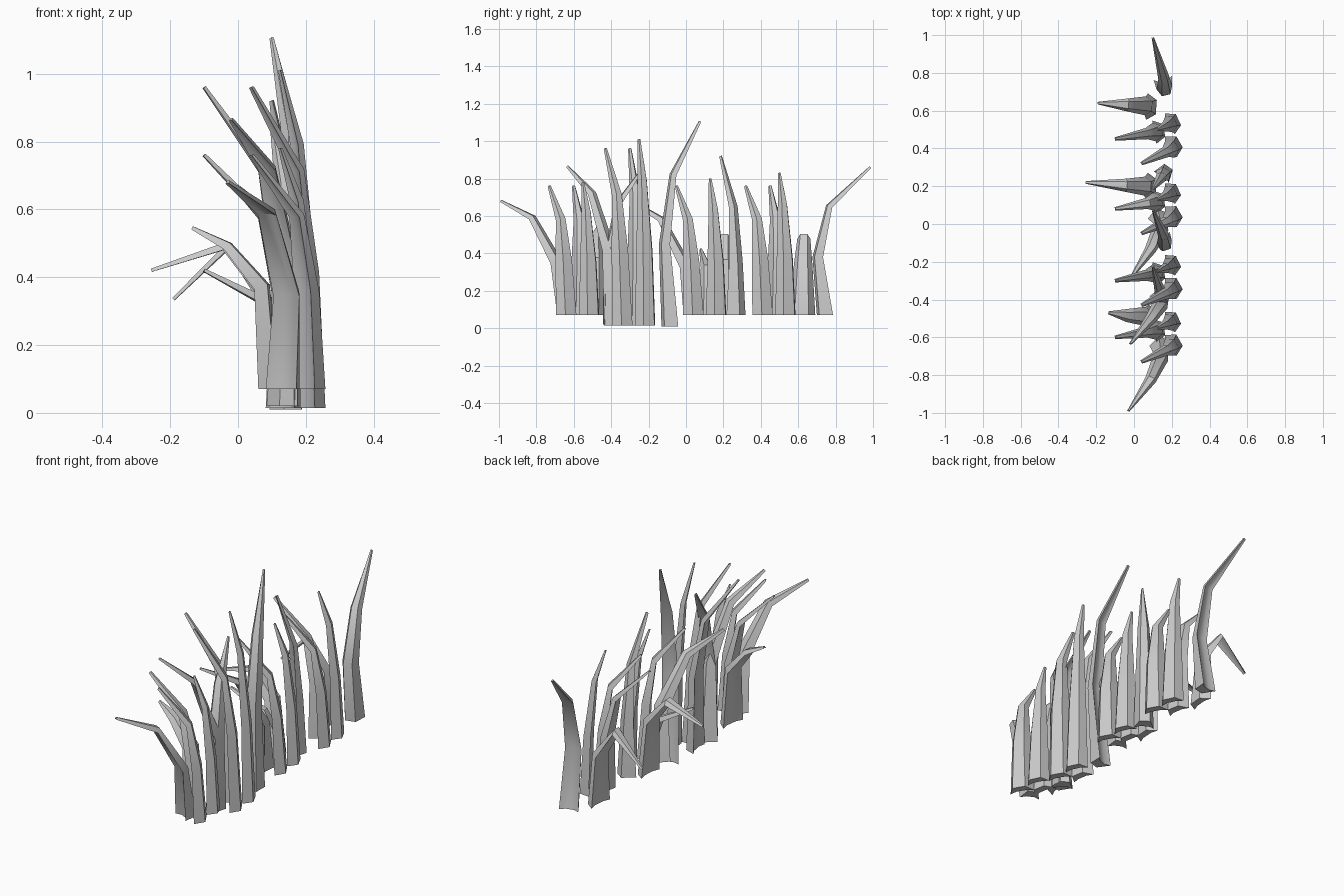
import bpy, bmesh
from mathutils import Vector

if "Cube" in bpy.data.objects:
    bpy.data.objects.remove(bpy.data.objects["Cube"])

# Cross-section of a folded leaf: (across, outward)
SECTION = [(-.5, -.3), (-.27, .4), (.27, .4), (.5, -.3), (.22, -.12), (-.22, -.12)]


def blade(name, path, widths, depths):
    """Loft the leaf section along a path that leans towards its tip."""
    pts = [Vector(p) for p in path]
    lean = pts[-1] - pts[0]
    lean.z = 0
    lean.normalize()
    across = Vector((-lean.y, lean.x, 0))
    bm = bmesh.new()
    rings = []
    for i, p in enumerate(pts):
        if i == 0:
            tan = Vector((0, 0, 1))
        elif i == len(pts) - 1:
            tan = (p - pts[i - 1]).normalized()
        else:
            tan = ((p - pts[i - 1]).normalized() + (pts[i + 1] - p).normalized()).normalized()
        out = across.cross(tan).normalized()
        if i == 0 and out.dot(lean) > 0:
            out = -out
        # keep the outward side consistent along the blade
        if rings and out.dot(prev) < 0:
            out = -out
        prev = out
        rings.append([bm.verts.new(p + across * a * widths[i] + out * b * depths[i])
                      for a, b in SECTION])
    n = len(SECTION)
    for r, s in zip(rings, rings[1:]):
        for k in range(n):
            bm.faces.new((r[k], r[(k + 1) % n], s[(k + 1) % n], s[k]))
    bm.faces.new(rings[0][::-1])
    bm.faces.new(rings[-1])
    bmesh.ops.recalc_face_normals(bm, faces=bm.faces)
    mesh = bpy.data.meshes.new(name)
    bm.to_mesh(mesh)
    bm.free()
    ob = bpy.data.objects.new(name, mesh)
    bpy.context.collection.objects.link(ob)
    bpy.ops.object.select_all(action='DESELECT')
    ob.select_set(True)
    bpy.context.view_layer.objects.active = ob
    bpy.ops.object.shade_smooth_by_angle(angle=0.6)


WIDE = (.125, .10, .06, .018)
DEEP = (.075, .06, .036, .014)

# Clumps: y of the outer leaf tip, ground level, top height, inner leaf top
clumps = [(.32, .07, .76, .76, .83), (-.05, .07, .76, .42, .80),
          (-.43, .015, .96, .96, 1.01), (-.73, .07, .76, .76, .78)]
for i, (y, z0, top, inner, tall) in enumerate(clumps):
    f = lambda t, h: z0 + (h - z0) * t
    blade(f"outer_leaf_{i}", [(.215, y + .10, z0), (.205, y + .085, f(.42, top)),
                              (.175, y + .065, f(.74, top)), (.04, y, top)], WIDE, DEEP)
    blade(f"inner_leaf_{i}", [(.13, y + .17, z0), (.125, y + .17, f(.42, inner)),
                              (.075, y + .16, f(.74, inner)), (-.10, y + .13, inner)],
          WIDE, DEEP)
    blade(f"upright_leaf_{i}", [(.21, y + .22, z0), (.20, y + .215, f(.4, tall)),
                                (.175, y + .20, f(.78, tall)), (.125, y + .18, tall)],
          (.12, .095, .055, .015), (.07, .055, .035, .012))

# Leaves arching over to the side
arches = [[(.09, .62, .07), (.075, .625, .34), (-.03, .63, .49), (-.19, .64, .335)],
          [(.09, .20, .07), (.07, .20, .36), (-.04, .205, .49), (-.255, .22, .42)],
          [(.09, -.50, .07), (.07, -.49, .37), (-.03, -.485, .49), (-.135, -.47, .545)]]
for i, path in enumerate(arches):
    blade(f"arching_leaf_{i}", path, (.14, .10, .07, .015), (.07, .055, .035, .014))

# Long leaves leaning along the row
leaning = [[(.16, .745, .07), (.165, .705, .38), (.16, .765, .65), (.10, .985, .86)],
           [(.15, -.085, .01), (.165, -.115, .45), (.16, -.07, .82), (.10, .075, 1.105)],
           [(.14, -.40, .02), (.15, -.41, .40), (.14, -.36, .67), (.10, -.225, .86)],
           [(.16, .27, .07), (.16, .27, .36), (.15, .255, .65), (.10, .185, .92)],
           [(.14, -.64, .07), (.15, -.69, .35), (.09, -.82, .59), (-.03, -.99, .68)],
           [(.13, .035, .07), (.15, .0, .33), (.09, -.13, .58), (-.02, -.29, .68)],
           [(.14, -.385, .015), (.15, -.41, .42), (.09, -.50, .72), (-.02, -.635, .865)]]
for i, path in enumerate(leaning):
    blade(f"leaning_leaf_{i}", path, (.10, .085, .06, .012), (.10, .06, .036, .016))
